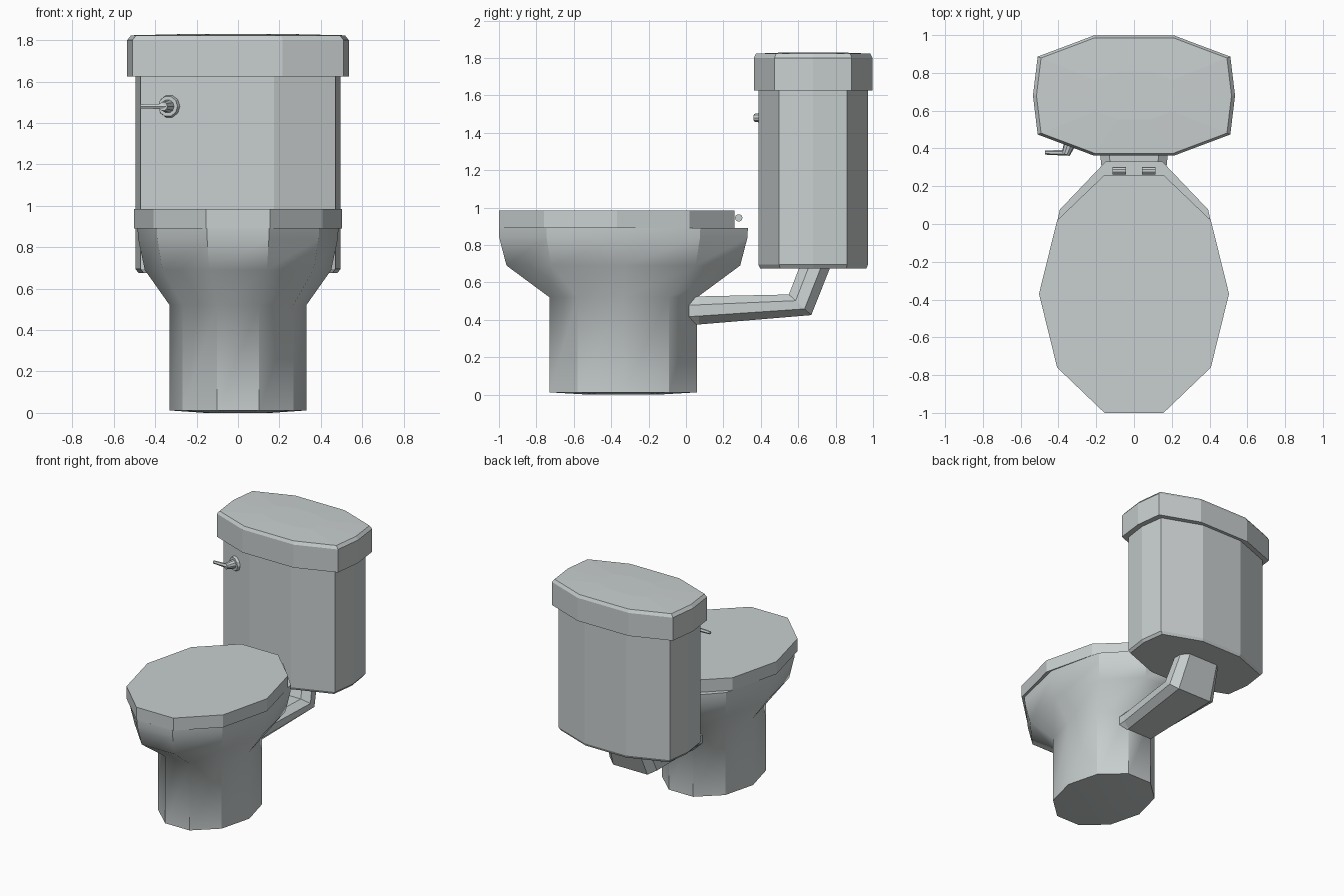
import bpy, bmesh, math
from mathutils import Vector

if "Cube" in bpy.data.objects:
    bpy.data.objects.remove(bpy.data.objects["Cube"], do_unlink=True)

# One pale ceramic colour for everything
ceramic = bpy.data.materials.new("pale_grey_ceramic")
ceramic.use_nodes = True
colour = (0.58, 0.62, 0.62, 1)
ceramic.diffuse_color = colour
ceramic.node_tree.nodes["Principled BSDF"].inputs["Base Color"].default_value = colour


def loft(name, rings, smooth=False):
    """Skin a list of equal-length point rings and cap both ends."""
    bm = bmesh.new()
    rows = [[bm.verts.new(p) for p in ring] for ring in rings]
    n = len(rows[0])
    for a, b in zip(rows, rows[1:]):
        for i in range(n):
            j = (i + 1) % n
            bm.faces.new((a[i], a[j], b[j], b[i]))
    bm.faces.new(rows[0][::-1])
    bm.faces.new(rows[-1])
    bmesh.ops.recalc_face_normals(bm, faces=bm.faces)
    if smooth:
        # Smooth along the profile, crisp on the main corner lines and caps
        for f in bm.faces:
            f.smooth = True
        for e in bm.edges:
            upright = abs(e.verts[0].co.z - e.verts[1].co.z) > 0.02
            limit = math.radians(30 if upright else 65)
            e.smooth = e.calc_face_angle(0) < limit
    mesh = bpy.data.meshes.new(name)
    bm.to_mesh(mesh)
    bm.free()
    mesh.materials.append(ceramic)
    obj = bpy.data.objects.new(name, mesh)
    bpy.context.collection.objects.link(obj)
    return obj


def oval(rx, ry, cy, z, sides=10):
    """Ring of an oval with flat front and back edges."""
    angles = [math.tau * i / sides for i in range(sides)]
    return [(rx * math.cos(a), cy + ry * math.sin(a), z) for a in angles]


def tank_ring(s, grow, z, cy=0.68):
    """Ten-sided tank outline, widened by grow and scaled by s."""
    quarter = [(0.495, 0), (0.47, 0.182), (0.175, 0.293)]
    q = [((x + grow) * s, (y + grow * 0.6 if y else 0) * s) for x, y in quarter]
    a, b, c = q
    pts = [a, b, c, (-c[0], c[1]), (-b[0], b[1]), (-a[0], 0),
           (-b[0], -b[1]), (-c[0], -c[1]), (c[0], -c[1]), (b[0], -b[1])]
    return [(x, cy + y, z) for x, y in pts]


def rod(name, start, end, r1, r2, sides=10):
    """Tapered rod between two points."""
    start, end = Vector(start), Vector(end)
    axis = (end - start).normalized()
    u = axis.cross(Vector((0, 0, 1)))
    if u.length < 0.01:
        u = Vector((1, 0, 0))
    u.normalize()
    v = axis.cross(u)
    turn = [math.tau * i / sides for i in range(sides)]
    return loft(name, [[p + r * (u * math.cos(t) + v * math.sin(t)) for t in turn]
                       for p, r in ((start, r1), (end, r2))])


# Pedestal flaring into the bowl
loft("bowl", [
    oval(0.16, 0.2, -0.335, 0),
    oval(0.33, 0.415, -0.335, 0.012),
    oval(0.33, 0.415, -0.335, 0.52),
    oval(0.45, 0.657, -0.335, 0.69),
    oval(0.482, 0.698, -0.335, 0.84),
    oval(0.485, 0.7, -0.335, 0.89)], smooth=True)

# Closed seat lid
loft("seat_lid", [oval(0.503, 0.663, -0.37, z) for z in (0.89, 0.985)])

# Pair of hinge pins behind the lid
for side, label in ((1, "left"), (-1, "right")):
    rod("seat_hinge_" + label, (side * 0.042, 0.282, 0.945),
        (side * 0.115, 0.282, 0.945), 0.02, 0.02)

# Tank body with a chamfered foot
loft("tank", [tank_ring(0.97, 0, 0.675), tank_ring(1, 0, 0.695),
              tank_ring(1, 0, 1.64)])

# Tank lid with bevelled rim and faintly raised centre
loft("tank_lid", [tank_ring(1, 0.04, 1.625), tank_ring(1, 0.04, 1.8),
                  tank_ring(0.965, 0.04, 1.823), tank_ring(0.4, 0.04, 1.83)])

# Flush lever on the slanted front panel
face = Vector((-0.33, 0.452, 1.48))
out = Vector((-0.35, -0.93, 0)).normalized()
rod("lever_plate", face - out * 0.01, face + out * 0.025, 0.06, 0.05)
rod("lever_stem", face + out * 0.02, face + out * 0.09, 0.033, 0.022)
rod("lever_handle", face + out * 0.08 + Vector((0.015, 0, 0)),
    (-0.47, 0.378, 1.48), 0.016, 0.011, 6)


def duct(low, high, half):
    """Eight-sided section between a lower and an upper (y, z) point."""
    low, high = Vector((0, *low)), Vector((0, *high))
    mid, arm = (low + high) / 2, (high - low) / 2
    shape = [(1, -0.4), (1, 0.4), (0.72, 1), (-0.72, 1),
             (-1, 0.4), (-1, -0.4), (-0.72, -1), (0.72, -1)]
    return [mid + arm * v + Vector((half * u, 0, 0)) for u, v in shape]


# Elbow duct joining tank and bowl
loft("connecting_duct", [
    duct((0.0, 0.37), (0.0, 0.525), 0.15),
    duct((0.07, 0.375), (0.07, 0.525), 0.15),
    duct((0.67, 0.425), (0.55, 0.535), 0.2),
    duct((0.775, 0.69), (0.61, 0.69), 0.17)])
